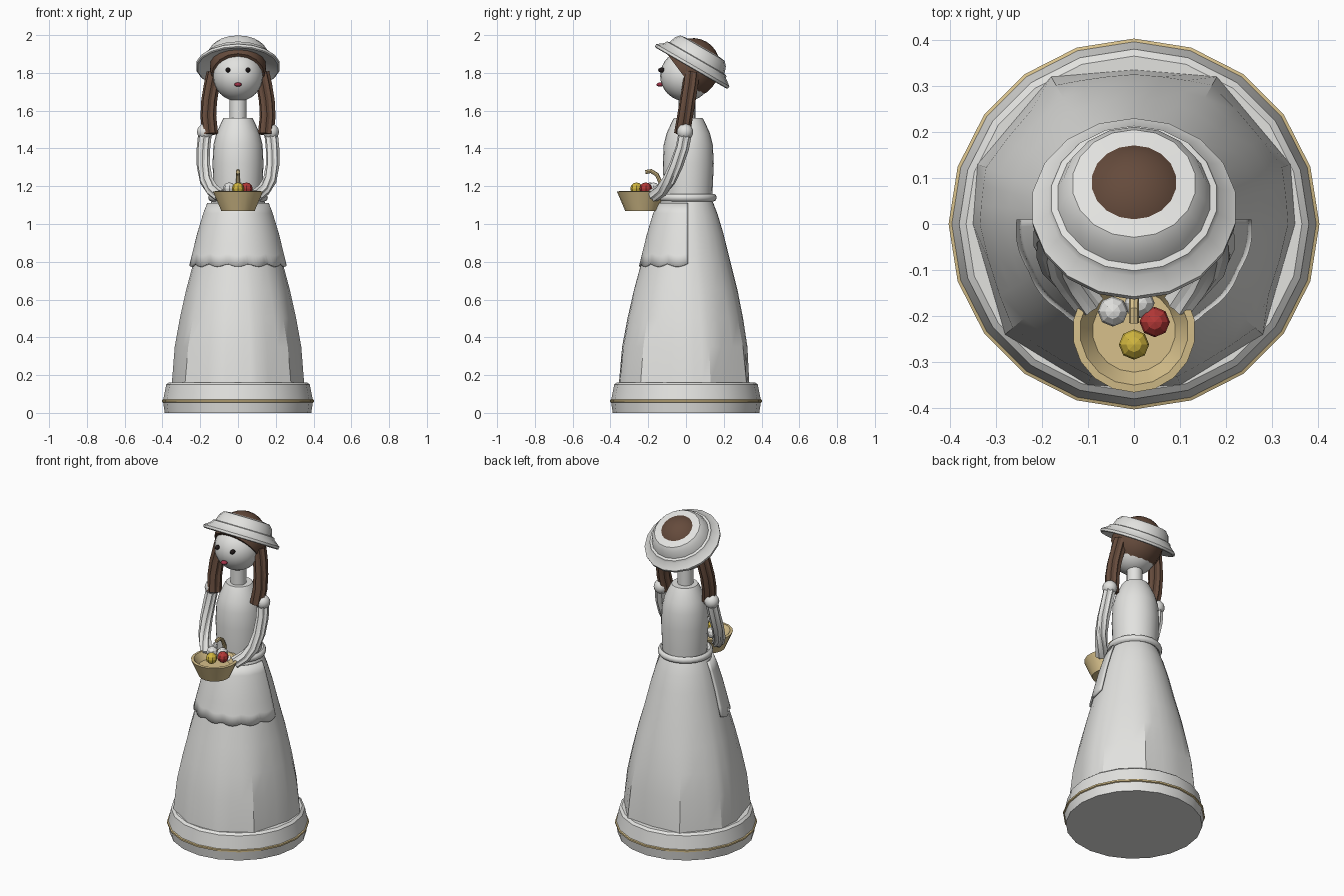
import bpy, bmesh, math
from mathutils import Vector, Matrix

if "Cube" in bpy.data.objects:
    bpy.data.objects.remove(bpy.data.objects["Cube"])


def material(name, rgb):
    m = bpy.data.materials.new(name)
    m.use_nodes = True
    m.diffuse_color = (*rgb, 1)
    m.node_tree.nodes["Principled BSDF"].inputs["Base Color"].default_value = (*rgb, 1)
    return m


WHITE = material("porcelain white", (0.76, 0.76, 0.74))
BROWN = material("hair brown", (0.13, 0.07, 0.045))
STRAW = material("straw gold", (0.68, 0.53, 0.26))
RED = material("apple red", (0.46, 0.04, 0.038))
YELLOW = material("lemon yellow", (0.64, 0.47, 0.05))
BLACK = material("eye black", (0.015, 0.01, 0.01))
LIPS = material("lip pink", (0.35, 0.03, 0.06))


def finish(name, bm, mats, angle=30):
    bmesh.ops.remove_doubles(bm, verts=bm.verts, dist=1e-5)
    bmesh.ops.recalc_face_normals(bm, faces=bm.faces)
    me = bpy.data.meshes.new(name)
    bm.to_mesh(me)
    bm.free()
    ob = bpy.data.objects.new(name, me)
    bpy.context.collection.objects.link(ob)
    for m in mats:
        me.materials.append(m)
    bpy.ops.object.select_all(action='DESELECT')
    ob.select_set(True)
    bpy.context.view_layer.objects.active = ob
    if angle:
        bpy.ops.object.shade_smooth_by_angle(angle=math.radians(angle))
    return ob


def loft(bm, rings, closed=True):
    rows = [[bm.verts.new(p) for p in ring] for ring in rings]
    n = len(rows[0])
    for a, b in zip(rows, rows[1:]):
        for i in range(n if closed else n - 1):
            j = (i + 1) % n
            bm.faces.new((a[i], a[j], b[j], b[i]))
    return rows


def lathe(name, profile, sides, mat, loc=(0, 0, 0), tilt=0, angle=30):
    bm = bmesh.new()
    rings = [[(r * math.sin(math.tau * i / sides), r * math.cos(math.tau * i / sides), z)
              for i in range(sides)] for r, z in profile]
    loft(bm, rings)
    bm.transform(Matrix.Translation(loc) @ Matrix.Rotation(tilt, 4, 'X'))
    return finish(name, bm, [mat], angle)


def ball(name, loc, size, mat, u=16, v=10, tilt=0, cut=None, angle=40):
    bm = bmesh.new()
    bmesh.ops.create_uvsphere(bm, u_segments=u, v_segments=v, radius=1)
    bm.transform(Matrix.Translation(loc) @ Matrix.Rotation(tilt, 4, 'X') @ Matrix.Diagonal((*size, 1)))
    if cut:
        bmesh.ops.bisect_plane(bm, geom=bm.verts[:] + bm.edges[:] + bm.faces[:],
                               plane_co=cut[0], plane_no=cut[1], clear_inner=True)
        bmesh.ops.holes_fill(bm, edges=[e for e in bm.edges if e.is_boundary])
    return finish(name, bm, [mat], angle)


def tube(name, path, radius, mat, sides=16, rib=0.82):
    pts = [Vector(p) for p in path]
    rings = []
    for i, p in enumerate(pts):
        t = (pts[min(i + 1, len(pts) - 1)] - pts[max(i - 1, 0)]).normalized()
        u = t.cross(Vector((0.1, 1, 0.2))).normalized()
        if abs(t.y) > 0.8:
            u = Vector((1, 0, 0))
        w = t.cross(u)
        ring = []
        for k in range(sides):
            a = math.tau * k / sides
            r = radius * (rib if k % 2 else 1)
            ring.append(p + r * (u * math.cos(a) + w * math.sin(a)))
        rings.append(ring)
    bm = bmesh.new()
    rows = loft(bm, rings)
    bm.faces.new(rows[0])
    bm.faces.new(rows[-1])
    return finish(name, bm, [mat], 25)


# Plinth with a thin gold band
plinth = lathe("plinth", [(0, 0), (.388, 0), (.396, .055), (.403, .058), (.403, .068),
                          (.396, .071), (.38, .15), (.365, .162), (0, .162)], 20, WHITE)
plinth.data.materials.append(STRAW)
for f in plinth.data.polygons:
    if .055 < f.center.z < .071:
        f.material_index = 1

# Skirt: pleated polygon at the hem, round at the waist
SKIRT = [(.16, .35), (.35, .335), (.5, .308), (.65, .275), (.8, .235), (.95, .198),
         (1.05, .168), (1.11, .145), (1.14, .13)]
HEM = [(0, -.355), (.1, -.35), (.28, -.24), (.35, 0), (.34, .13), (.18, .32), (0, .335)]
HEM += [(-x, y) for x, y in HEM[-2:0:-1]]


def skirt_radius(z):
    for (z0, r0), (z1, r1) in zip(SKIRT, SKIRT[1:]):
        if z <= z1:
            return r0 + (r1 - r0) * (z - z0) / (z1 - z0)
    return SKIRT[-1][1]


outline = []
for i, p in enumerate(HEM):
    q = HEM[(i + 1) % len(HEM)]
    outline += [Vector(p).lerp(Vector(q), k / 3) for k in range(3)]
rings = []
for z, r in SKIRT:
    blend = min(1, (z - .16) / .6)
    rings.append([(*(p * (r / .35)).lerp(p.normalized() * r, blend), z) for p in outline])
bm = bmesh.new()
rows = loft(bm, rings)
bm.faces.new(rows[0])
finish("skirt", bm, [WHITE], 28)

# Apron: front shell with a scalloped lower edge
rings = []
N = 48
for k in range(7):
    ring = []
    for i in range(N + 1):
        a = math.pi * (1 + i / N)
        low = .79 - .016 * abs(math.sin(math.pi * 7 * i / N))
        z = 1.11 + (low - 1.11) * k / 6
        r = skirt_radius(z) + .012
        ring.append((r * math.cos(a), r * math.sin(a) + .01, z))
    rings.append(ring)
bm = bmesh.new()
loft(bm, rings, closed=False)
apron = finish("apron", bm, [WHITE])
mod = apron.modifiers.new("thickness", 'SOLIDIFY')
mod.thickness = .012
mod.offset = 0

# Bodice, belt and neck
lathe("bodice", [(.125, 1.1), (.13, 1.2), (.135, 1.32), (.13, 1.42), (.115, 1.48),
                 (.083, 1.55), (.075, 1.562), (0, 1.562)], 24, WHITE, (0, .012, 0))
belt = [(.142 + .016 * math.cos(math.tau * i / 8), 1.14 + .02 * math.sin(math.tau * i / 8))
        for i in range(9)]
lathe("belt", belt, 24, WHITE, (0, .005, 0), angle=50)
lathe("neck", [(.045, 1.55), (.045, 1.7)], 16, WHITE, (0, .005, 0))

# Head and face
ball("head", (0, 0, 1.785), (.133, .137, .135), WHITE, 24, 16)
ball("mouth", (0, -.138, 1.738), (.02, .018, .011), LIPS, 12, 8)

# Hair and tilted hat share one axis
TILT = -math.radians(30)
CROWN = (0, .027, 1.825)
ball("hair", CROWN, (.15, .15, .162), BROWN, 18, 14, TILT, ((0, -.1, 1.9), (0, .8, .6)))
lathe("hat", [(.14, .03), (.216, 0), (.223, .004), (.224, .018), (.188, .045), (.182, .058),
              (.168, .062), (.155, .1), (.135, .122), (.07, .13)], 18, WHITE, CROWN, TILT)

# Paired parts
for side, s in (("left", 1), ("right", -1)):
    ball(side + "_eye", (s * .053, -.128, 1.815), (.013, .02, .013), BLACK, 10, 8)
    ball(side + "_shoulder", (s * .175, -.005, 1.488), (.043, .043, .043), WHITE, 14, 10)
    tube(side + "_ponytail", [(s * .125, .03, 1.8), (s * .14, .022, 1.73), (s * .153, .008, 1.65),
                              (s * .157, -.005, 1.57), (s * .147, -.022, 1.475)], .042, BROWN)
    tube(side + "_arm", [(s * .175, -.004, 1.48), (s * .183, -.02, 1.4), (s * .183, -.052, 1.31),
                         (s * .168, -.09, 1.23), (s * .135, -.128, 1.18), (s * .095, -.175, 1.15)],
         .036, WHITE)

# Basket with handle and fruit
BASKET = (0, -.232, 0)
lathe("basket", [(0, 1.07), (.09, 1.07), (.134, 1.172), (.118, 1.174), (.09, 1.13), (0, 1.13)],
      18, STRAW, BASKET)
tube("basket_handle", [(0, -.215, 1.275), (0, -.185, 1.28), (0, -.155, 1.262),
                       (0, -.135, 1.22), (0, -.13, 1.15)], .011, STRAW, 8, 1)
for name, x, y, mat in (("red_fruit", .045, -.213, RED), ("yellow_fruit", 0, -.262, YELLOW),
                        ("left_white_fruit", .012, -.172, WHITE),
                        ("right_white_fruit", -.046, -.19, WHITE)):
    ball(name, (x, y, 1.187), (.033, .033, .033), mat, 8, 6, angle=0)
